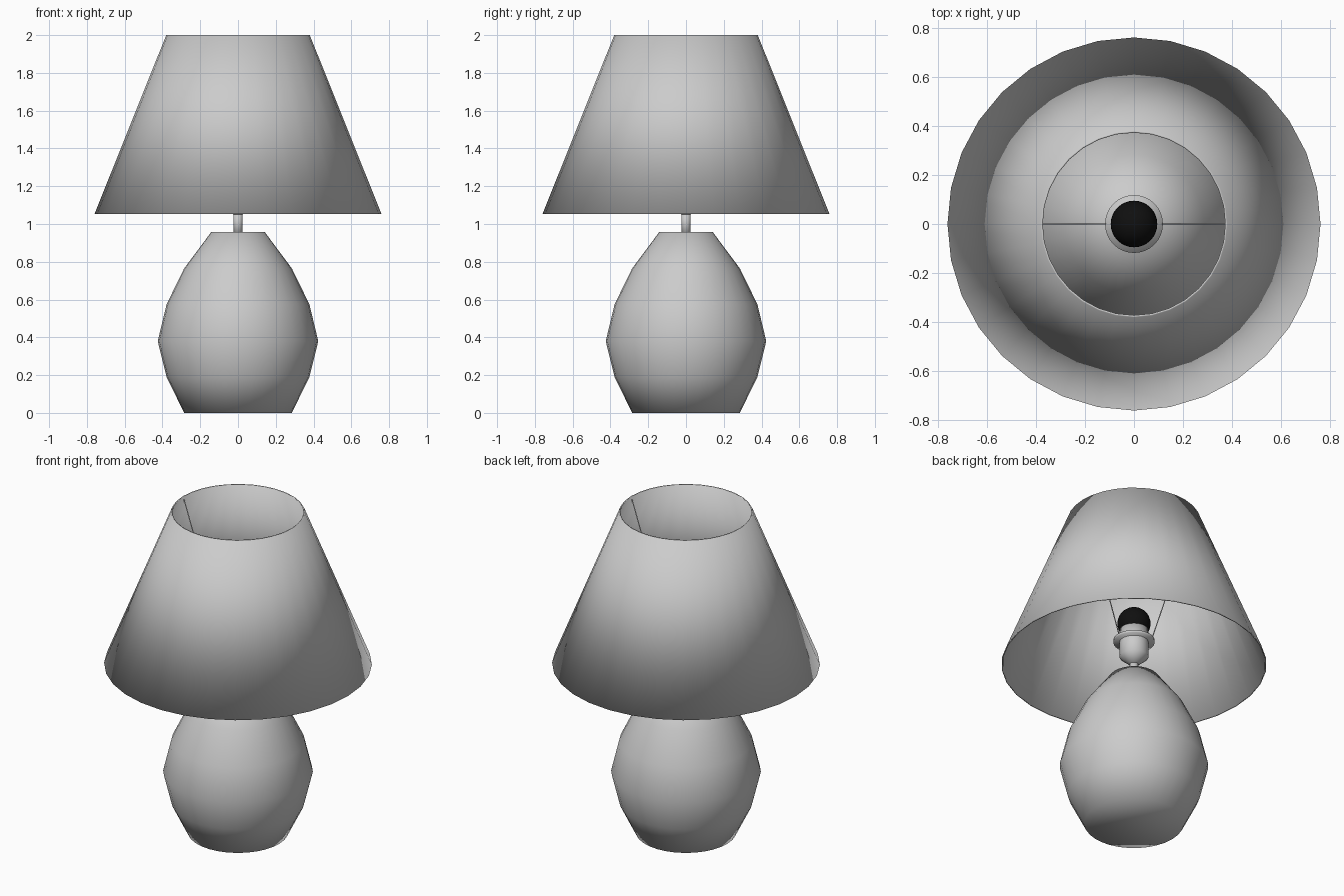
import bpy, bmesh, math
from mathutils import Vector

if "Cube" in bpy.data.objects:
    bpy.data.objects.remove(bpy.data.objects["Cube"])

SEG = 32


def finish(name, bm, mat=None):
    bmesh.ops.recalc_face_normals(bm, faces=bm.faces)
    mesh = bpy.data.meshes.new(name)
    bm.to_mesh(mesh)
    bm.free()
    for p in mesh.polygons:
        p.use_smooth = True
    obj = bpy.data.objects.new(name, mesh)
    bpy.context.collection.objects.link(obj)
    if mat:
        mesh.materials.append(mat)
    return obj


def lathe(name, profile, closed=False, seg=SEG):
    """Revolve (radius, z) points; closed joins last to first, otherwise ends are capped."""
    bm = bmesh.new()
    rings = [[bm.verts.new((r * math.cos(2 * math.pi * i / seg),
                            r * math.sin(2 * math.pi * i / seg), z))
              for i in range(seg)] for r, z in profile]
    pairs = list(zip(rings, rings[1:]))
    if closed:
        pairs.append((rings[-1], rings[0]))
    for a, b in pairs:
        for i in range(seg):
            j = (i + 1) % seg
            bm.faces.new((a[i], a[j], b[j], b[i]))
    if not closed:
        bm.faces.new(rings[0][::-1])
        bm.faces.new(rings[-1])
    return finish(name, bm)


# Rounded base body with flat ends
lathe("base", [(0.285, 0), (0.378, 0.19), (0.425, 0.38),
               (0.378, 0.575), (0.285, 0.765), (0.142, 0.957)])

# Thin stem widening into the bulb socket
lathe("stem", [(0.025, 0.93), (0.025, 1.08)])
lathe("socket", [(0.025, 1.05), (0.083, 1.10), (0.083, 1.28)])

# Flange that carries the shade wires
lathe("socket_flange", [(0.118, 1.195), (0.118, 1.21)])

# Conical shade, a thin shell with flat rims
lathe("shade", [(0.76, 1.052), (0.38, 2.0), (0.372, 2.0), (0.752, 1.052)], closed=True)

# Dark bulb
black = bpy.data.materials.new("bulb_black")
black.diffuse_color = (0.005, 0.005, 0.005, 1)
black.use_nodes = True
black.node_tree.nodes["Principled BSDF"].inputs["Base Color"].default_value = black.diffuse_color
bm = bmesh.new()
bmesh.ops.create_uvsphere(bm, u_segments=32, v_segments=16, radius=0.095)
bmesh.ops.translate(bm, verts=bm.verts, vec=(0, 0, 1.32))
finish("bulb", bm, black)

# Two support wires from the flange to the top rim
for side, label in ((-1, "left"), (1, "right")):
    a, b = Vector((side * 0.11, 0, 1.20)), Vector((side * 0.374, 0, 1.98))
    d = b - a
    bm = bmesh.new()
    bmesh.ops.create_cone(bm, cap_ends=True, segments=8, radius1=0.003,
                          radius2=0.003, depth=d.length)
    bm.transform(d.to_track_quat('Z', 'Y').to_matrix().to_4x4())
    bmesh.ops.translate(bm, verts=bm.verts, vec=(a + b) / 2)
    finish("shade_wire_" + label, bm)
